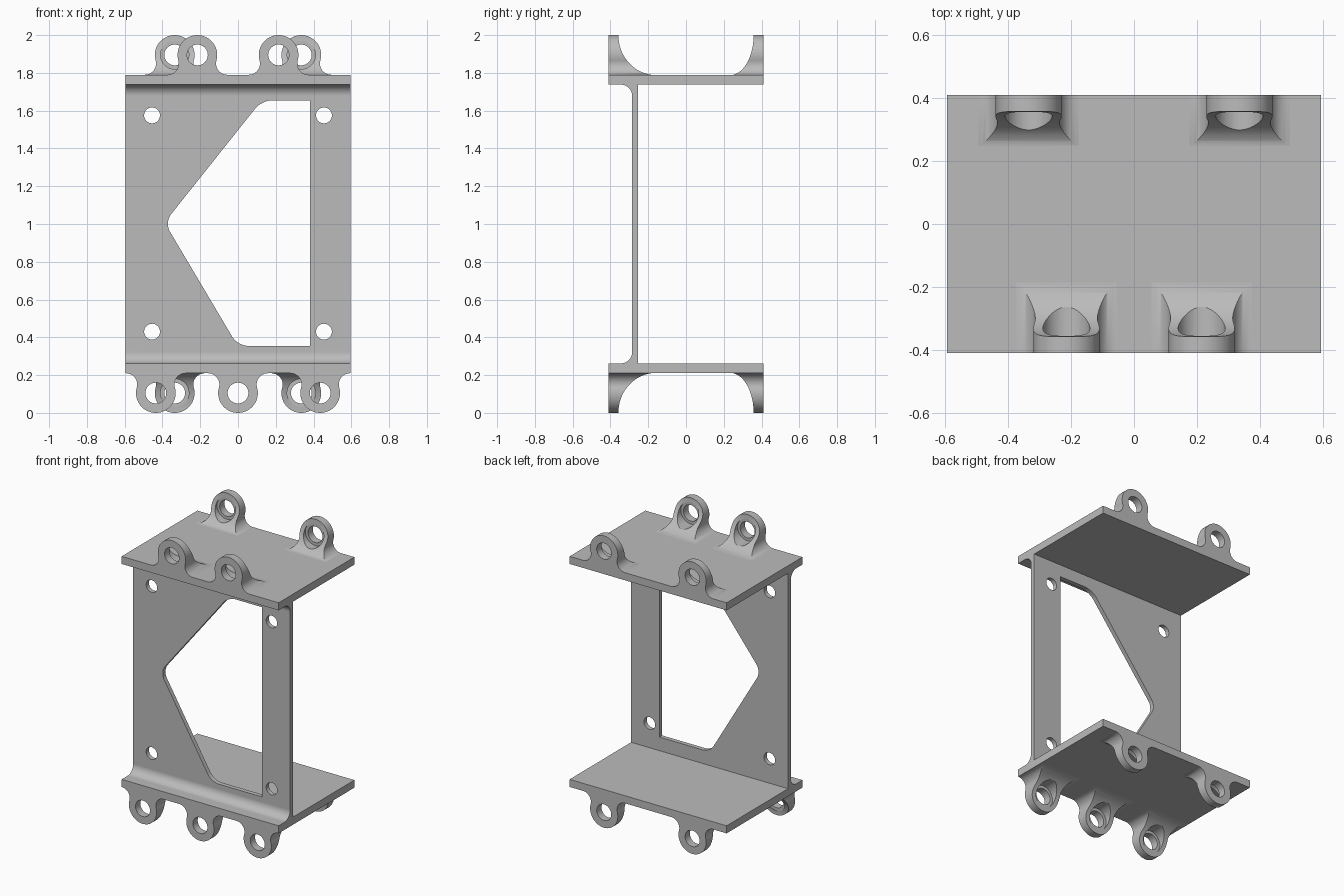
import bpy, bmesh
from math import sin, cos, pi, atan2, sqrt, radians

cube = bpy.data.objects.get("Cube")
if cube:
    bpy.data.objects.remove(cube, do_unlink=True)

grey = bpy.data.materials.new("plain grey")
grey.use_nodes = True
GREY = (0.5, 0.5, 0.5, 1)
grey.diffuse_color = GREY
grey.node_tree.nodes["Principled BSDF"].inputs["Base Color"].default_value = GREY

# Main dimensions
HALF_X, HALF_Y = 0.595, 0.41
TOP, BOTTOM, THICK = 1.79, 0.21, 0.052
WEB_FRONT, WEB_BACK = -0.285, -0.255
RING, BORE, SEAT, ROOT = 0.105, 0.055, 0.075, 0.06
LUG_THICK = 0.052


def arc(cx, cy, rx, ry, start, end, steps=16):
    angles = [start + (end - start) * i / steps for i in range(steps + 1)]
    return [(cx + rx * cos(a), cy + ry * sin(a)) for a in angles]


def prism(name, outline, axis, low, high, bevel=None):
    """Extrude a closed outline along x (outline in y, z) or y (outline in x, z)."""
    bm = bmesh.new()
    place = (lambda u, v, w: (w, u, v)) if axis == "x" else (lambda u, v, w: (u, w, v))
    a = [bm.verts.new(place(u, v, low)) for u, v in outline]
    b = [bm.verts.new(place(u, v, high)) for u, v in outline]
    bm.faces.new(a)
    bm.faces.new(b)
    for i in range(len(a)):
        j = (i + 1) % len(a)
        bm.faces.new((a[i], a[j], b[j], b[i]))
    if bevel:
        edges = [e for e in bm.edges if all(v.co.x < 0.2 for v in e.verts)
                 and abs(e.verts[0].co.y - e.verts[1].co.y) > 0.01]
        bmesh.ops.bevel(bm, geom=edges, offset=bevel, segments=10, profile=0.5,
                        affect='EDGES')
    bmesh.ops.recalc_face_normals(bm, faces=bm.faces[:])
    mesh = bpy.data.meshes.new(name)
    bm.to_mesh(mesh)
    bm.free()
    mesh.materials.append(grey)
    obj = bpy.data.objects.new(name, mesh)
    bpy.context.scene.collection.objects.link(obj)
    return obj


def disc(name, x, z, radius, low, high):
    return prism(name, arc(x, z, radius, radius, 0, 2 * pi, 40)[:-1], "y", low, high)


def carve(obj, cutters):
    """Apply (operation, cutter) pairs and return the finished smooth mesh."""
    for operation, cutter in cutters:
        mod = obj.modifiers.new("carve", 'BOOLEAN')
        mod.operation, mod.object, mod.solver = operation, cutter, 'EXACT'
    graph = bpy.context.evaluated_depsgraph_get()
    graph.update()
    mesh = bpy.data.meshes.new_from_object(obj.evaluated_get(graph))
    obj.modifiers.clear()
    for _, cutter in cutters:
        bpy.data.objects.remove(cutter, do_unlink=True)
    mesh.materials.clear()
    mesh.materials.append(grey)
    mesh.shade_smooth()
    mesh.set_sharp_from_angle(angle=radians(30))
    return mesh


def finish(obj):
    mod = obj.modifiers.new("clean shading", 'WEIGHTED_NORMAL')
    mod.keep_sharp = True


# Frame: two plates joined by an upright web with rounded front corners
low, high = BOTTOM + THICK, TOP - THICK
corner = WEB_FRONT - ROOT
section = [(-HALF_Y, BOTTOM), (HALF_Y, BOTTOM), (HALF_Y, low), (WEB_BACK, low),
           (WEB_BACK, high), (HALF_Y, high), (HALF_Y, TOP), (-HALF_Y, TOP),
           (-HALF_Y, high)]
section += arc(corner, high - ROOT, ROOT, ROOT, pi / 2, 0)
section += arc(corner, low + ROOT, ROOT, ROOT, 0, -pi / 2)
section += [(-HALF_Y, low)]
frame = prism("frame", section, "x", -HALF_X, HALF_X)

# Window and screw holes through the web
window = [(0.38, 0.355), (0.38, 1.655), (0.126, 1.655), (-0.389, 1.008), (-0.002, 0.355)]
cuts = [('DIFFERENCE', prism("window_cutter", window, "y", -0.32, -0.2, bevel=0.055))]
for x in (-0.455, 0.455):
    for z in (0.43, 1.575):
        cuts.append(('DIFFERENCE', disc("screw_cutter", x, z, 0.042, -0.32, -0.2)))
frame.data = carve(frame, cuts)
finish(frame)


# Lug: ring with flared foot, inward gusset, bore and screw seat
def lug_mesh(name, reach):
    foot = sqrt((RING + ROOT) ** 2 - (RING - ROOT) ** 2)
    tilt = atan2(ROOT - RING, foot)
    outline = arc(foot, ROOT, ROOT, ROOT, 1.5 * pi, pi + tilt)
    outline += arc(0, RING, RING, RING, tilt, pi - tilt, 40)[1:]
    outline += arc(-foot, ROOT, ROOT, ROOT, -tilt, -pi / 2)[1:]
    body = prism(name, outline, "y", -0.1, 0.4)

    height = 2 * RING
    side = [(0, -0.05), (0, 0.3), (LUG_THICK, 0.3)]
    side += arc(LUG_THICK + reach, height, reach, height + 0.002, pi, 1.5 * pi, 24)
    side += [(LUG_THICK + reach, -0.05)]
    mesh = carve(body, [
        ('INTERSECT', prism("gusset_cutter", side, "x", -0.4, 0.4)),
        ('DIFFERENCE', disc("bore_cutter", 0, RING, BORE, -0.2, 0.5)),
        ('DIFFERENCE', disc("seat_cutter", 0, RING, SEAT, LUG_THICK, 0.5))])
    bpy.data.objects.remove(body, do_unlink=True)
    return mesh


front_mesh = lug_mesh("front_lug", 0.2)
back_mesh = lug_mesh("back_lug", 0.125)

# Rows of lugs along the plate edges
rows = [("top_front_lug", front_mesh, (-0.215, 0.215), -HALF_Y, TOP, (0, 0, 0)),
        ("top_back_lug", back_mesh, (-0.335, 0.335), HALF_Y, TOP, (0, 0, pi)),
        ("bottom_front_lug", front_mesh, (-0.435, 0, 0.435), -HALF_Y, BOTTOM, (0, pi, 0)),
        ("bottom_back_lug", back_mesh, (-0.335, 0.335), HALF_Y, BOTTOM, (pi, 0, 0))]
for name, mesh, places, y, z, turn in rows:
    for x in places:
        lug = bpy.data.objects.new(name, mesh)
        bpy.context.scene.collection.objects.link(lug)
        lug.location = (x, y, z)
        lug.rotation_euler = turn
        finish(lug)
